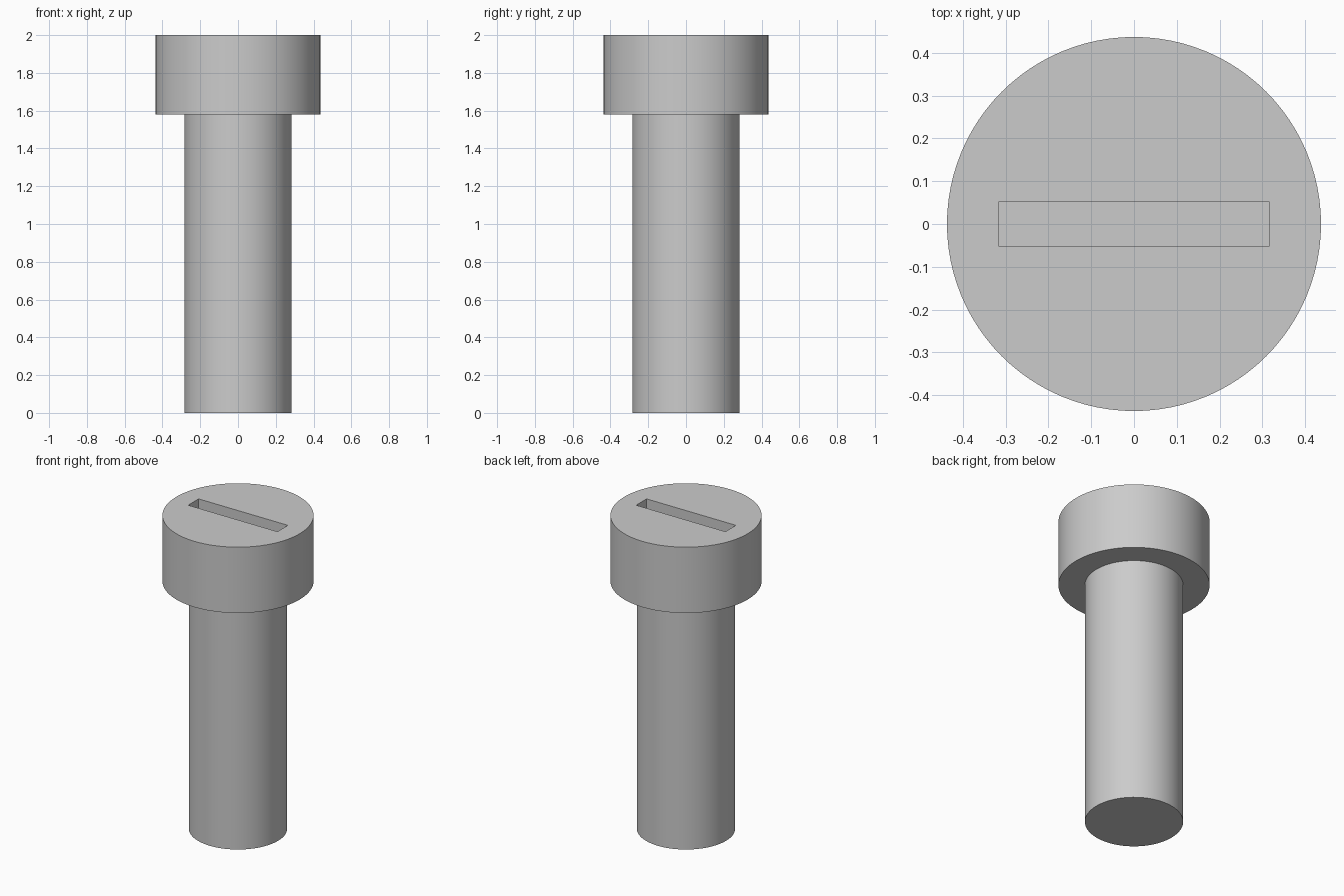
import bpy
import bmesh
import math

cube = bpy.data.objects.get("Cube")
if cube:
    bpy.data.objects.remove(cube, do_unlink=True)

SIDES = 96
HEAD_BASE, TOP = 1.58, 2.0
HEAD_RADIUS, SHAFT_RADIUS = 0.437, 0.284
SLOT_LENGTH, SLOT_WIDTH, SLOT_DEPTH = 0.63, 0.105, 0.16

# Single grey metal
steel = bpy.data.materials.new("grey steel")
steel.use_nodes = True
steel.diffuse_color = (0.6, 0.6, 0.6, 1)
steel.node_tree.nodes["Principled BSDF"].inputs["Base Color"].default_value = steel.diffuse_color


def add_part(name, bm):
    """Turn a bmesh into a named object in the scene."""
    mesh = bpy.data.meshes.new(name)
    bmesh.ops.recalc_face_normals(bm, faces=bm.faces)
    bm.to_mesh(mesh)
    bm.free()
    mesh.materials.append(steel)
    obj = bpy.data.objects.new(name, mesh)
    bpy.context.collection.objects.link(obj)
    return obj


# Screw body: stepped profile spun around the z axis
bm = bmesh.new()
profile = [(0, 0), (SHAFT_RADIUS, 0), (SHAFT_RADIUS, HEAD_BASE),
           (HEAD_RADIUS, HEAD_BASE), (HEAD_RADIUS, TOP), (0, TOP)]
points = [bm.verts.new((r, 0, z)) for r, z in profile]
edges = [bm.edges.new(pair) for pair in zip(points, points[1:])]
bmesh.ops.spin(bm, geom=points + edges, cent=(0, 0, 0), axis=(0, 0, 1),
               angle=math.tau, steps=SIDES)
bmesh.ops.remove_doubles(bm, verts=bm.verts, dist=0.0001)
# Merge the cap fans into single flat faces
bmesh.ops.dissolve_limit(bm, angle_limit=math.radians(1),
                         verts=bm.verts, edges=bm.edges)
screw = add_part("screw_body", bm)

# Drive slot cutter, reaching above the head for a clean cut
bm = bmesh.new()
bmesh.ops.create_cube(bm, size=1)
bmesh.ops.scale(bm, vec=(SLOT_LENGTH, SLOT_WIDTH, SLOT_DEPTH * 2), verts=bm.verts)
bmesh.ops.translate(bm, vec=(0, 0, TOP), verts=bm.verts)
cutter = add_part("slot_cutter", bm)
cutter.hide_render = True

slot = screw.modifiers.new("drive_slot", "BOOLEAN")
slot.operation = "DIFFERENCE"
slot.solver = "EXACT"
slot.object = cutter

# Cut the slot, drop the helper, then smooth the round walls
bpy.ops.object.select_all(action="DESELECT")
screw.select_set(True)
bpy.context.view_layer.objects.active = screw
bpy.ops.object.modifier_apply(modifier=slot.name)
bpy.data.objects.remove(cutter, do_unlink=True)
bpy.ops.object.shade_smooth_by_angle(angle=math.radians(30))
